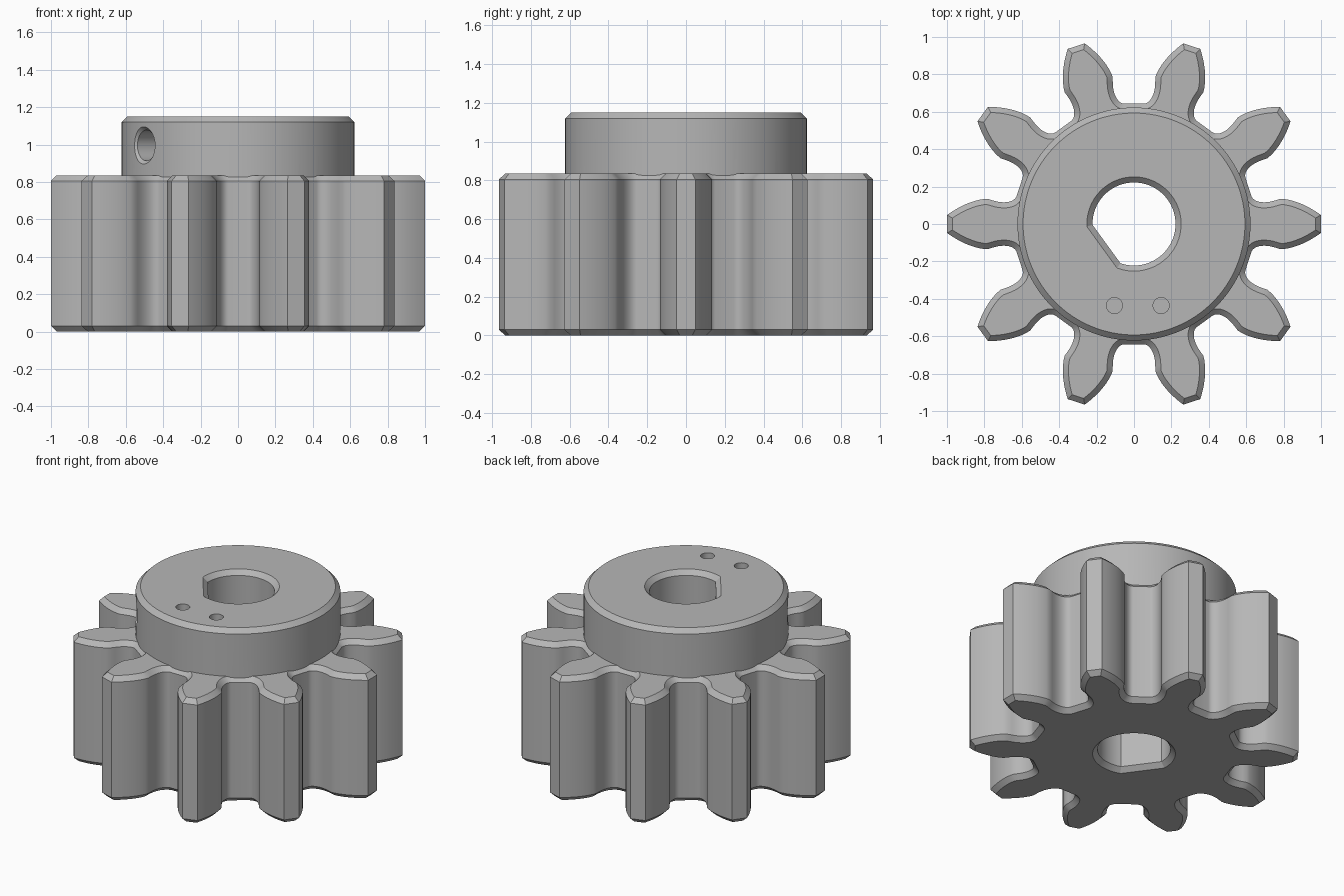
import bpy, bmesh, math
from mathutils import Matrix, Vector

cube = bpy.data.objects.get("Cube")
if cube:
    bpy.data.objects.remove(cube, do_unlink=True)

TEETH = 10
PITCH = 0.833
BASE = PITCH * math.cos(math.radians(20))
ROOT = 0.645
TOP, GEAR_TOP, BEVEL = 1.15, 0.835, 0.03
FLAT_ANGLE = math.radians(216)


def polar(r, a):
    return Vector((r * math.cos(a), r * math.sin(a)))


def circle(r, n):
    return [polar(r, math.tau * i / n) for i in range(n)]


def offset(points, d):
    """Grow (or shrink) a counter-clockwise outline with mitred corners."""
    result = []
    for i, p in enumerate(points):
        a = (p - points[i - 1]).normalized()
        b = (points[(i + 1) % len(points)] - p).normalized()
        na, nb = Vector((a.y, -a.x)), Vector((b.y, -b.x))
        result.append(p + (na + nb) * d / (1 + na.dot(nb)))
    return result


def loft(name, outline, levels, matrix=Matrix()):
    """Closed solid from one outline at several (height, offset) levels."""
    bm = bmesh.new()
    rings = [[bm.verts.new((p.x, p.y, z)) for p in offset(outline, d)]
             for z, d in levels]
    bm.faces.new(rings[0][::-1])
    bm.faces.new(rings[-1])
    n = len(outline)
    for low, high in zip(rings, rings[1:]):
        for i in range(n):
            j = (i + 1) % n
            bm.faces.new((low[i], low[j], high[j], high[i]))
    bm.transform(matrix)
    mesh = bpy.data.meshes.new(name)
    bm.to_mesh(mesh)
    bm.free()
    obj = bpy.data.objects.new(name, mesh)
    bpy.context.collection.objects.link(obj)
    return obj


def combine(target, tool, operation):
    """Apply a boolean and discard the tool."""
    tool.hide_render = True
    mod = target.modifiers.new(operation.title(), "BOOLEAN")
    mod.operation, mod.solver, mod.object = operation, "EXACT", tool
    bpy.context.view_layer.objects.active = target
    bpy.ops.object.modifier_apply(modifier=mod.name)
    bpy.data.objects.remove(tool, do_unlink=True)


def half_tooth():
    """(radius, half angle) from root to tip: undercut fillet, then involute."""
    half = []
    for i in range(12):
        s = -0.05 + 0.04 * i
        x = 0.0625 + s
        half.append((math.hypot(x, ROOT),
                     math.pi / TEETH - math.atan2(x, ROOT) + s / PITCH))
    half = [h for h in half if h[0] < 0.787]
    start = math.pi / (2 * TEETH) + 0.0149
    for i in range(10):
        r = 0.795 + (1.001 - 0.795) * i / 9
        phi = math.acos(BASE / r)
        half.append((r, start - math.tan(phi) + phi))
    return half


# Toothed wheel with bevelled ends
half = half_tooth()
outline = []
for k in range(TEETH):
    a = math.tau * k / TEETH
    outline += [polar(r, a - t) for r, t in half]
    outline += [polar(r, a + t) for r, t in reversed(half)]
gear = loft("pinion_gear", outline,
            [(0, -BEVEL), (BEVEL, 0), (GEAR_TOP - BEVEL, 0), (GEAR_TOP, -BEVEL)])

# Raised hub
hub = loft("hub", circle(0.623, 128),
           [(0.78, 0), (TOP - BEVEL, 0), (TOP, -BEVEL)])
combine(gear, hub, "UNION")

# D-shaped shaft bore, countersunk at both ends
spread = math.acos(0.182 / 0.222)
sweep = math.tau - 2 * spread
bore_outline = [polar(0.222, FLAT_ANGLE + spread + sweep * i / 64)
                for i in range(65)]
bore = loft("bore_cutter", bore_outline,
            [(-BEVEL, 2 * BEVEL), (BEVEL, 0), (TOP - BEVEL, 0),
             (TOP + BEVEL, 2 * BEVEL)])
combine(gear, bore, "DIFFERENCE")

# Radial set screw hole through the hub wall to the flat
aim = (Matrix.Translation((0, 0, 0.995)) @ Matrix.Rotation(FLAT_ANGLE, 4, "Z")
       @ Matrix.Rotation(math.pi / 2, 4, "Y"))
screw = loft("screw_hole_cutter", circle(0.082, 48),
             [(0.1, 0), (0.605, 0), (0.665, 0.06)], aim)
combine(gear, screw, "DIFFERENCE")

# Two shallow punch marks on the hub face
for x in (-0.105, 0.145):
    mark = loft("punch_mark_cutter", circle(0.043, 32),
                [(TOP - 0.05, 0), (TOP + 0.05, 0)],
                Matrix.Translation((x, -0.436, 0)))
    combine(gear, mark, "DIFFERENCE")

# Plain grey metal
colour = (0.47, 0.47, 0.47, 1)
metal = bpy.data.materials.new("grey_metal")
metal.use_nodes = True
metal.diffuse_color = colour
metal.node_tree.nodes["Principled BSDF"].inputs["Base Color"].default_value = colour
gear.data.materials.clear()
gear.data.materials.append(metal)

bpy.ops.object.select_all(action="DESELECT")
gear.select_set(True)
bpy.context.view_layer.objects.active = gear
bpy.ops.object.shade_smooth_by_angle(angle=math.radians(25))
